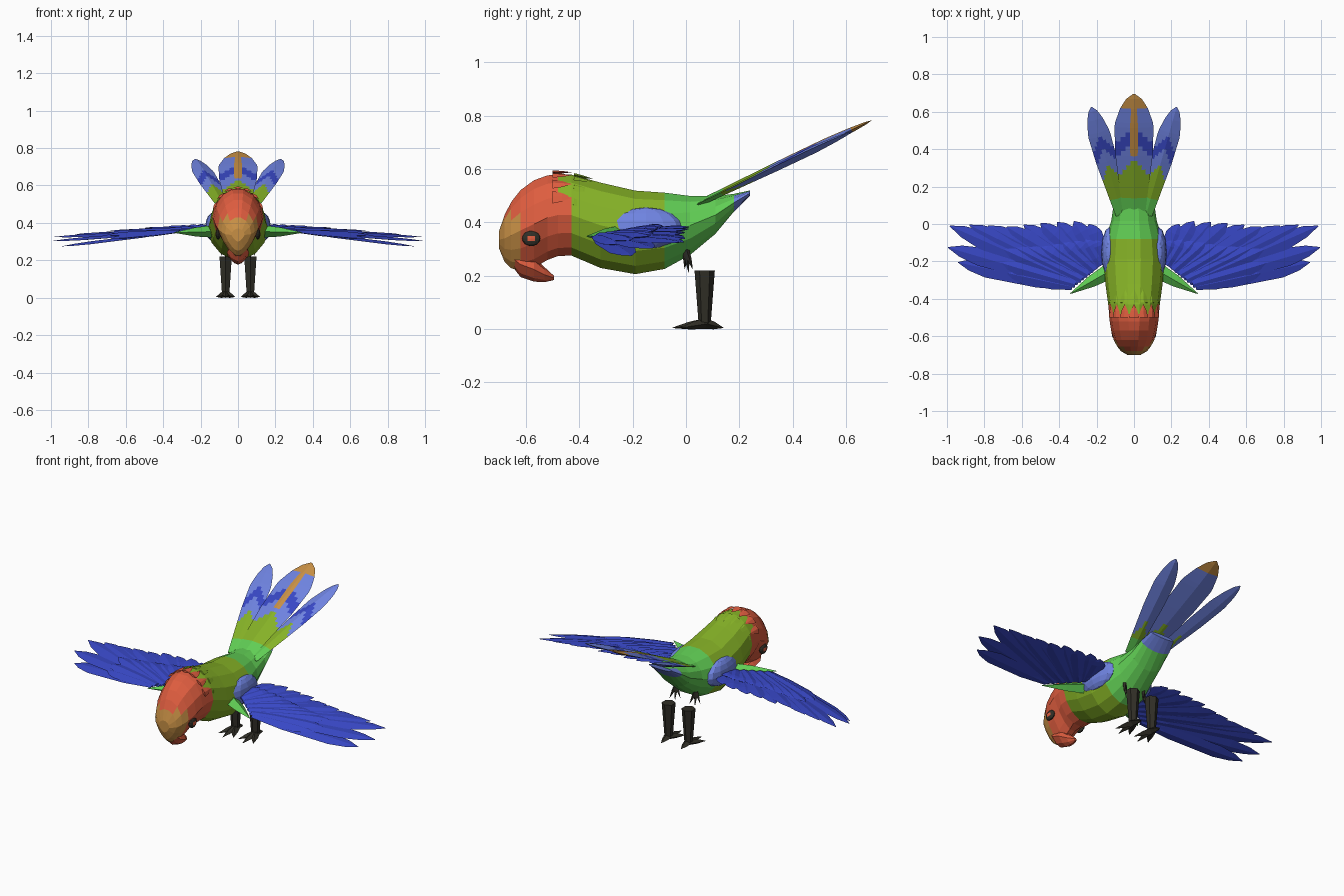
import bpy, bmesh, math
from mathutils import Vector

cube = bpy.data.objects.get("Cube")
if cube:
    bpy.data.objects.remove(cube)

# Flat colours
COLOURS = {
    "red": (0.74, 0.11, 0.05), "olive": (0.24, 0.45, 0.02),
    "light_green": (0.12, 0.62, 0.09), "blue": (0.04, 0.065, 0.57),
    "light_blue": (0.16, 0.23, 0.76), "tan": (0.58, 0.28, 0.06),
    "dark": (0.03, 0.028, 0.02),
}
NAMES = list(COLOURS)
MATS = []
for label, rgb in COLOURS.items():
    m = bpy.data.materials.new(label)
    m.use_nodes = True
    m.diffuse_color = (*rgb, 1)
    bsdf = m.node_tree.nodes["Principled BSDF"]
    bsdf.inputs["Base Color"].default_value = (*rgb, 1)
    bsdf.inputs["Roughness"].default_value = 0.8
    MATS.append(m)


def finish(name, bm):
    bmesh.ops.recalc_face_normals(bm, faces=bm.faces[:])
    mesh = bpy.data.meshes.new(name)
    bm.to_mesh(mesh)
    bm.free()
    for m in MATS:
        mesh.materials.append(m)
    ob = bpy.data.objects.new(name, mesh)
    bpy.context.scene.collection.objects.link(ob)
    return ob


def skin(bm, rings, rule):
    """Join rings of vertices and colour each face by rule(station, column)."""
    n = len(rings[0])
    for i, (a, b) in enumerate(zip(rings, rings[1:])):
        for j in range(n):
            k = (j + 1) % n
            f = bm.faces.new((a[j], a[k], b[k], b[j]))
            f.material_index = NAMES.index(rule(i, j, f.calc_center_median()))
    for i, r in ((0, rings[0]), (len(rings) - 2, rings[-1])):
        f = bm.faces.new(r)
        f.material_index = NAMES.index(rule(i, 0, f.calc_center_median()))


def loft(name, sections, n, pinch, rule):
    """Oval sections (y, top, bottom, half width) running front to back."""
    bm = bmesh.new()
    rings = []
    for y, top, bot, hw in sections:
        ring = []
        for j in range(n):
            a = 2 * math.pi * j / n
            s = math.sin(a)
            x = hw * math.cos(a) * (1 - pinch(y) * max(0, -s))
            ring.append(bm.verts.new((x, y, (top + bot) / 2 + s * (top - bot) / 2)))
        rings.append(ring)
    skin(bm, rings, lambda i, j, c: rule(c))
    return finish(name, bm)


def interp(points, t):
    for (t0, v0), (t1, v1) in zip(points, points[1:]):
        if t <= t1:
            return v0 + (v1 - v0) * (t - t0) / (t1 - t0)
    return points[-1][1]


PLUME = [(0, 0.4), (0.3, 0.9), (0.75, 1), (0.9, 0.62), (1, 0.04)]
TAIL = [(0, 0.55), (0.5, 0.95), (0.75, 1), (0.88, 0.72), (0.96, 0.4), (1, 0.05)]
SPIKE = [(0, 1), (0.5, 0.7), (1, 0.05)]


def leaf(bm, root, tip, width, thick, rule, up=(0, 0, 1), shape=PLUME, cols=(-1, 0, 1), steps=0):
    """Thin ridged blade from root to tip; rule(t, u, is_top) names the colour."""
    root, tip = Vector(root), Vector(tip)
    axis = tip - root
    side = axis.cross(Vector(up)).normalized()
    nrm = side.cross(axis).normalized()
    ts = [i / steps for i in range(steps + 1)] if steps else [p[0] for p in shape]
    path = [(u, 1) for u in cols] + [(u, -1) for u in cols[-2:0:-1]]
    rings = []
    for t in ts:
        k = interp(shape, t)
        rings.append([bm.verts.new(root + axis * t + side * u * width * k
                                   + nrm * s * thick * (1 - abs(u)) * k) for u, s in path])

    def colour(i, j, c):
        u = (path[j][0] + path[(j + 1) % len(path)][0]) / 2
        return rule((ts[i] + ts[i + 1]) / 2, u, j < len(cols) - 1)
    skin(bm, rings, colour)


def plain(label):
    return lambda *a: label


# Body and head in one tapering shell
def body_colour(c):
    if c.y < -0.61 and c.z < 0.43:
        return "tan"
    if c.y < -0.48 or (c.y < -0.43 and c.z < 0.5):
        return "red"
    if c.y < -0.07:
        return "olive"
    return "light_blue" if c.y > 0.19 and c.z < 0.51 else "light_green"


loft("body", [
    (-0.70, 0.37, 0.30, 0.035), (-0.68, 0.43, 0.25, 0.07), (-0.655, 0.48, 0.225, 0.09),
    (-0.62, 0.525, 0.215, 0.108), (-0.57, 0.562, 0.225, 0.122), (-0.52, 0.58, 0.255, 0.13),
    (-0.48, 0.585, 0.27, 0.133), (-0.43, 0.583, 0.272, 0.138), (-0.32, 0.553, 0.225, 0.153),
    (-0.19, 0.523, 0.202, 0.163), (-0.08, 0.515, 0.222, 0.152), (0.015, 0.502, 0.275, 0.122),
    (0.11, 0.5, 0.355, 0.108), (0.18, 0.508, 0.44, 0.1), (0.24, 0.52, 0.5, 0.08)],
    14, lambda y: 0.4 if y < -0.5 else 0.1, body_colour)

# Hooked lower part of the face
loft("beak_hook", [
    (-0.655, 0.3, 0.24, 0.04), (-0.62, 0.29, 0.195, 0.06), (-0.57, 0.27, 0.178, 0.055),
    (-0.53, 0.232, 0.176, 0.035), (-0.495, 0.2, 0.184, 0.008)],
    8, lambda y: 0.4, plain("red"))

# Ragged feather tufts on the nape
bm = bmesh.new()
for row, (y, z, label) in enumerate(((-0.5, 0.43, "red"), (-0.42, 0.42, "olive"))):
    for i in range(7):
        a = math.radians(-66 + 22 * i)
        out = Vector((math.sin(a) * 0.134, 0, math.cos(a) * 0.158))
        start = out + Vector((0, y, z))
        end = out * (1.0 - 0.03 * row) + Vector((0, y + 0.07, z - 0.01 * row))
        leaf(bm, start, end, 0.026, 0.007, plain(label), up=out, shape=SPIKE)
finish("nape_tufts", bm)


# Tail fan of three banded feathers
def tail_colour(centre):
    def rule(t, u, top):
        v = abs(u)
        if t < 0.14:
            return "light_green"
        if centre and (t > 0.88 or (top and v < 0.32 and t > 0.5)):
            return "tan"
        if t < 0.5 - 0.2 * v - (0 if top else 0.15):
            return "olive"
        arc = t + 0.16 * v
        if top and 0.64 < arc < 0.76:
            return "blue"
        return "light_blue"
    return rule


COLS = (-1, -0.7, -0.45, -0.2, 0, 0.2, 0.45, 0.7, 1)
for name, root, tip, w in (
        ("tail_feather_centre", (0, 0.04, 0.472), (0, 0.695, 0.782), 0.105),
        ("tail_feather_left", (0.065, 0.05, 0.468), (0.228, 0.625, 0.742), 0.06),
        ("tail_feather_right", (-0.065, 0.05, 0.468), (-0.228, 0.625, 0.742), 0.06)):
    bm = bmesh.new()
    leaf(bm, root, tip, w, 0.014, tail_colour("centre" in name), shape=TAIL, cols=COLS, steps=26)
    finish(name, bm)

# Wing feather tips, from the innermost feather round to the leading edge
TIPS = [(0.24, 0.0, 0.385), (0.32, 0.015, 0.38), (0.41, 0.01, 0.375), (0.5, 0.005, 0.37),
        (0.59, -0.005, 0.36), (0.68, -0.015, 0.355), (0.78, -0.01, 0.345), (0.88, -0.005, 0.335),
        (0.985, -0.01, 0.325), (0.995, -0.125, 0.3), (0.94, -0.205, 0.275)]
INNER, OUTER = Vector((0.16, -0.21, 0.365)), Vector((0.33, -0.335, 0.35))

for s, side in ((1, "left"), (-1, "right")):
    def flip(p):
        return Vector((s * p[0], p[1], p[2]))

    # Wing with long flight feathers and a layer of shorter coverts
    bm = bmesh.new()
    last = len(TIPS) - 1
    for i, tip in enumerate(TIPS):
        root = INNER.lerp(OUTER, i / last)
        lift = Vector((0, 0, 0.003 * (i % 2)))
        leaf(bm, flip(root + lift), flip(Vector(tip) + lift), 0.05, 0.008, plain("blue"),
             up=(0, -0.18, 1))
        cover = root.lerp(Vector(tip), 0.58) + Vector((0, 0, 0.012))
        leaf(bm, flip(root + lift * 2), flip(cover), 0.042, 0.012, plain("blue"),
             up=(0, -0.18, 1))
    finish(side + "_wing_feathers", bm)

    # Green arm along the front of the wing
    bm = bmesh.new()
    leaf(bm, flip((0.11, -0.24, 0.355)), flip((0.34, -0.372, 0.348)), 0.045, 0.035,
         plain("light_green"), shape=SPIKE)
    finish(side + "_wing_arm", bm)

    # Pale shoulder patch
    bm = bmesh.new()
    bmesh.ops.create_uvsphere(bm, u_segments=12, v_segments=8, radius=1)
    for v in bm.verts:
        v.co = (s * 0.13 + v.co.x * 0.045, -0.15 + v.co.y * 0.135, 0.378 + v.co.z * 0.078)
    for f in bm.faces:
        f.material_index = NAMES.index("light_blue")
    finish(side + "_shoulder", bm)

    # Eye: a dark rim with a red centre
    for part, label, r, x in (("eye_rim", "dark", 0.034, 0.106), ("eye", "red", 0.027, 0.109)):
        bm = bmesh.new()
        bmesh.ops.create_uvsphere(bm, u_segments=12, v_segments=8, radius=r)
        for v in bm.verts:
            v.co = (s * x + v.co.x * 0.4, -0.58 + v.co.y, 0.34 + v.co.z * 0.85)
        for f in bm.faces:
            f.material_index = NAMES.index(label)
        finish(side + "_" + part, bm)

    # Tapered leg standing on four pointed toes
    bm = bmesh.new()
    bmesh.ops.create_cone(bm, cap_ends=True, segments=6, radius1=0.023, radius2=0.038, depth=0.195)
    for v in bm.verts:
        v.co += Vector((s * 0.066, 0.07, 0.122))
    for f in bm.faces:
        f.material_index = NAMES.index("dark")
    for dx, y in ((-0.05, -0.02), (0, -0.05), (0.05, -0.02), (0, 0.14)):
        leaf(bm, (s * 0.066, 0.072, 0.021), (s * 0.066 + dx, y, 0.005), 0.026, 0.02,
             plain("dark"), shape=SPIKE)
    finish(side + "_leg", bm)

    # Small curled claws tucked under the belly
    bm = bmesh.new()
    for dx, y, z in ((-0.025, -0.005, 0.225), (0, 0.01, 0.212), (0.025, 0.025, 0.225)):
        leaf(bm, (s * 0.066, 0.0, 0.3), (s * 0.066 + dx, y, z), 0.012, 0.012,
             plain("dark"), up=(0, 1, 0), shape=SPIKE)
    finish(side + "_claws", bm)
